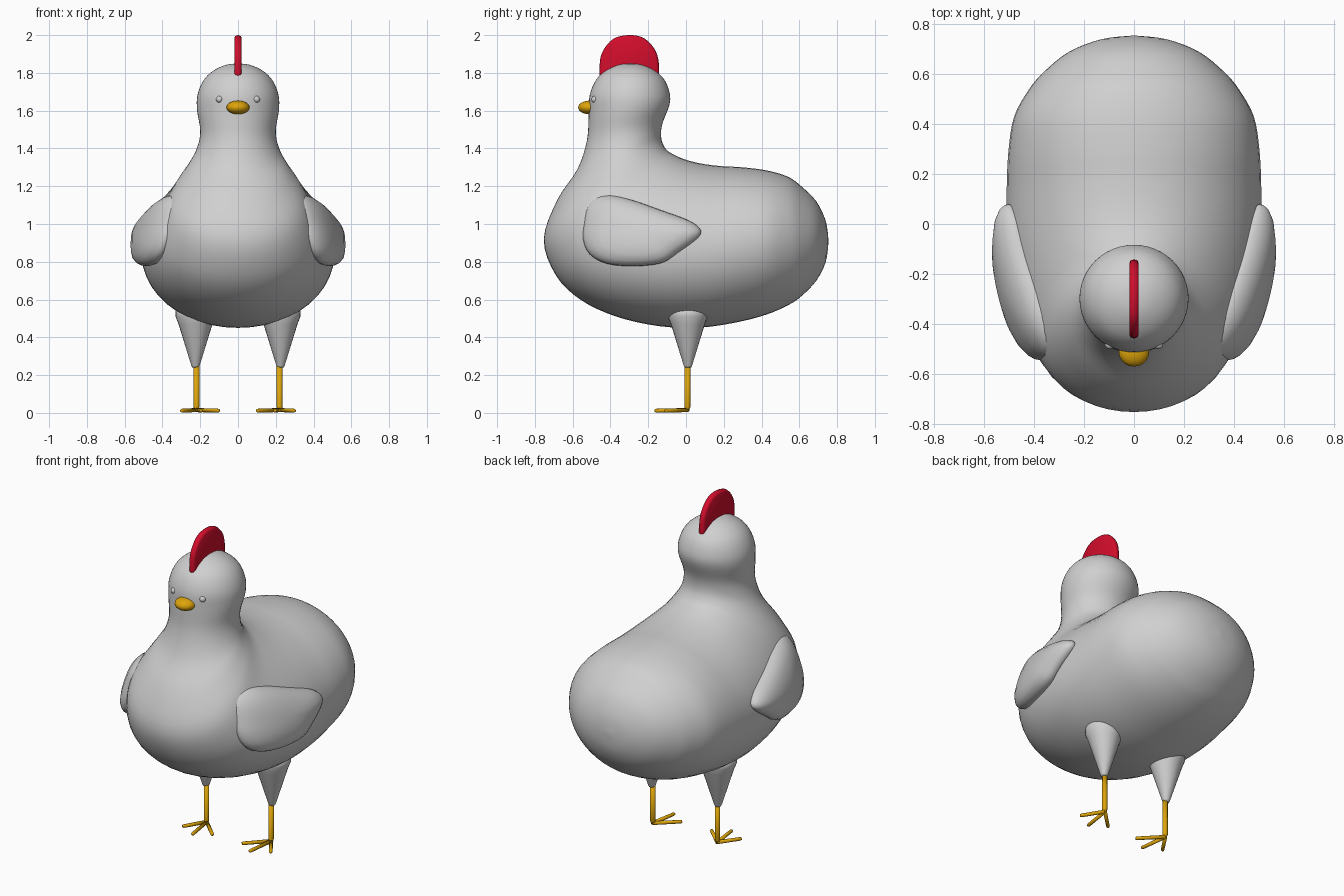
import bpy, bmesh, math
from mathutils import Vector

if "Cube" in bpy.data.objects:
    bpy.data.objects.remove(bpy.data.objects["Cube"])


def material(name, rgb):
    m = bpy.data.materials.new(name)
    m.diffuse_color = (*rgb, 1)
    m.use_nodes = True
    m.node_tree.nodes["Principled BSDF"].inputs["Base Color"].default_value = m.diffuse_color
    return m


GREY = material("light grey", (0.63, 0.63, 0.63))
RED = material("red", (0.65, 0.004, 0.025))
YELLOW = material("yellow", (0.72, 0.37, 0.003))


def finish(bm, name, mat):
    bmesh.ops.remove_doubles(bm, verts=bm.verts, dist=0.0002)
    bmesh.ops.recalc_face_normals(bm, faces=bm.faces)
    mesh = bpy.data.meshes.new(name)
    bm.to_mesh(mesh)
    bm.free()
    mesh.materials.append(mat)
    for p in mesh.polygons:
        p.use_smooth = True
    ob = bpy.data.objects.new(name, mesh)
    bpy.context.collection.objects.link(ob)
    return ob


def loft(name, rings, mat):
    """Skin a list of closed rings; end rings may be collapsed to a point."""
    bm = bmesh.new()
    rows = [[bm.verts.new(p) for p in r] for r in rings]
    n = len(rows[0])
    for a, b in zip(rows, rows[1:]):
        for i in range(n):
            j = (i + 1) % n
            bm.faces.new((a[i], a[j], b[j], b[i]))
    return finish(bm, name, mat)


def spline(pts, steps, closed=False):
    """Catmull-Rom through tuples of any length."""
    n, out = len(pts), []
    get = (lambda i: pts[i % n]) if closed else (lambda i: pts[max(0, min(n - 1, i))])
    for i in range(n if closed else n - 1):
        p = [get(i + k) for k in (-1, 0, 1, 2)]
        for s in range(steps):
            t = s / steps
            out.append(tuple(
                0.5 * (2 * b + (c - a) * t + (2 * a - 5 * b + 4 * c - d) * t * t
                       + (3 * b - a - 3 * c + d) * t ** 3) for a, b, c, d in zip(*p)))
    if not closed:
        out.append(pts[-1])
    return out


def pillow(name, outline, profile, centre, xmid, mat, sx=1):
    """Puffy plate: outline in (y, z), scaled and pushed along x by the profile."""
    cy, cz = centre
    rings = []
    for s, off in profile:
        ring = []
        for y, z in outline:
            y, z = cy + (y - cy) * s, cz + (z - cz) * s
            ring.append((sx * (xmid(y, z) + off), y, z))
        rings.append(ring)
    return loft(name, rings, mat)


def tube(name, stations, mat, n=16):
    """Round sections (x, y, z, radius) along a path, closed at both ends."""
    pts = [Vector(s[:3]) for s in stations]
    rings = []
    for k, s in enumerate(stations):
        d = (pts[min(k + 1, len(pts) - 1)] - pts[max(k - 1, 0)]).normalized()
        u = d.cross(Vector((1, 0.01, 0))).normalized()
        v = d.cross(u)
        rings.append([pts[k] + s[3] * (u * math.cos(a) + v * math.sin(a))
                      for a in (2 * math.pi * i / n for i in range(n))])
    return loft(name, [[pts[0]] * n] + rings + [[pts[-1]] * n], mat)


def ellipsoid(name, loc, radii, mat):
    bm = bmesh.new()
    bmesh.ops.create_uvsphere(bm, u_segments=20, v_segments=12, radius=1)
    bmesh.ops.scale(bm, vec=radii, verts=bm.verts)
    bmesh.ops.translate(bm, vec=loc, verts=bm.verts)
    return finish(bm, name, mat)


# Body, neck and head, rump to crown: upper y, z, lower y, z, half width, egg factor
sections = [
    (.755, .91, .755, .91, 0, 0), (.74, 1.015, .74, .80, .13, 0), (.69, 1.12, .69, .70, .26, 0),
    (.61, 1.20, .61, .617, .36, 0), (.54, 1.25, .54, .57, .42, 0), (.43, 1.283, .43, .522, .48, 0),
    (.30, 1.30, .28, .482, .503, .02), (.18, 1.307, .08, .452, .51, .05),
    (.08, 1.32, -.14, .459, .508, .08), (0, 1.34, -.37, .51, .488, .11),
    (-.06, 1.365, -.56, .60, .452, .14), (-.10, 1.39, -.69, .73, .405, .16),
    (-.12, 1.42, -.753, .92, .345, .16), (-.13, 1.45, -.68, 1.13, .27, .10),
    (-.132, 1.49, -.575, 1.29, .22, .04), (-.122, 1.54, -.525, 1.44, .20, 0),
    (-.088, 1.63, -.515, 1.58, .217, 0), (-.086, 1.69, -.51, 1.68, .214, 0),
    (-.112, 1.76, -.478, 1.76, .183, 0), (-.162, 1.81, -.428, 1.81, .133, 0),
    (-.23, 1.842, -.36, 1.842, .065, 0), (-.295, 1.85, -.295, 1.85, 0, 0)]
rings = []
for ty, tz, by, bz, w, egg in spline(sections, 4):
    ring = []
    for i in range(48):
        a = 2 * math.pi * i / 48
        c = (1 + math.cos(a)) / 2
        ring.append((w * math.sin(a) * (1 - egg * math.cos(a)),
                     by + (ty - by) * c, bz + (tz - bz) * c))
    rings.append(ring)
loft("body", rings, GREY)

# Comb: thin rounded plate on the crown
comb = spline([(-.44, 1.76), (-.457, 1.83), (-.443, 1.91), (-.385, 1.98), (-.30, 2.0),
               (-.22, 1.982), (-.16, 1.915), (-.143, 1.83), (-.16, 1.76), (-.30, 1.74)], 4, True)
pillow("comb", comb, [(0, -.019), (.9, -.019), (.97, -.014), (1, 0), (.97, .014), (.9, .019), (0, .019)],
       (-.30, 1.86), lambda y, z: 0, RED)

# Beak
ellipsoid("beak", (0, -.512, 1.617), (.061, .059, .036), YELLOW)

wing = spline([(-.525, 1.09), (-.48, 1.14), (-.40, 1.153), (-.28, 1.125), (-.13, 1.072), (0, 1.025),
               (.06, .99), (.08, .955), (.05, .915), (-.04, .85), (-.13, .793), (-.28, .777),
               (-.42, .79), (-.51, .84), (-.545, .92), (-.54, 1.01)], 3, True)
wing_profile = [(0, -.04), (.7, -.04), (.9, -.03), (.97, -.018), (1, 0), (.985, .018),
                (.94, .036), (.83, .056), (.65, .071), (.4, .08), (.2, .083), (0, .084)]


def wing_lean(y, z):
    return .458 + .22 * (y + .25) - .25 * (y + .25) ** 2 - .27 * (z - .95) - .5 * (z - .95) ** 2


for side, sx in (("right", 1), ("left", -1)):
    # Eyes and wings
    ellipsoid(side + "_eye", (sx * .098, -.483, 1.66), (.018, .018, .018), GREY)
    pillow(side + "_wing", wing, wing_profile, (-.27, .96), wing_lean, GREY, sx)
    # Thigh, shank and three toes
    tube(side + "_thigh", [(sx * .225, .01, z, r) for z, r in (
        (.57, .04), (.56, .088), (.54, .107), (.51, .106), (.47, .09), (.25, .022), (.24, .017))],
         GREY, 24)
    tube(side + "_shank", [(sx * .22, .008, .26, .015), (sx * .22, .008, .03, .015),
                           (sx * .22, .002, .013, .012)], YELLOW)
    for toe, tx, ty in (("inner", .10, -.105), ("middle", .195, -.165), ("outer", .30, -.11)):
        tube(side + "_" + toe + "_toe", [(sx * .22, .01, .015, .011),
             (sx * (tx * .95 + .22 * .05), ty * .95, .012, .010), (sx * tx, ty, .012, .008)], YELLOW, 12)
